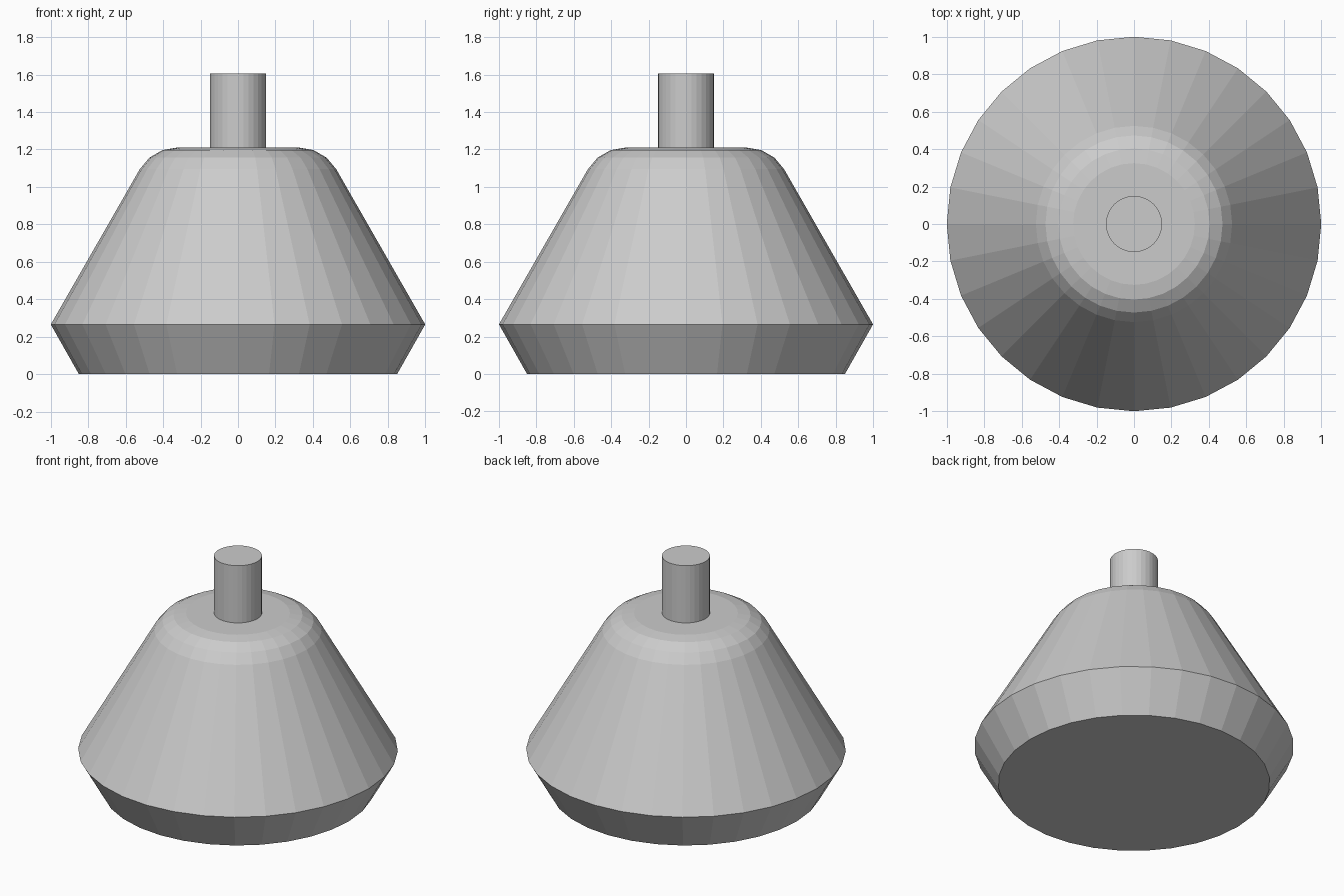
import bpy
import bmesh
from math import sin, cos, pi, radians

SIDES = 32

cube = bpy.data.objects.get("Cube")
if cube:
    bpy.data.objects.remove(cube, do_unlink=True)

# Single plain grey
grey = bpy.data.materials.new("plain grey")
grey.use_nodes = True
colour = (0.6, 0.6, 0.6, 1)
grey.diffuse_color = colour
grey.node_tree.nodes["Principled BSDF"].inputs["Base Color"].default_value = colour


def turned_part(name, profile):
    """Make a closed, flat-faceted solid from (radius, height) points."""
    bm = bmesh.new()
    rings = [[bm.verts.new((r * cos(2 * pi * i / SIDES), r * sin(2 * pi * i / SIDES), z))
              for i in range(SIDES)] for r, z in profile]
    for low, high in zip(rings, rings[1:]):
        for i in range(SIDES):
            j = (i + 1) % SIDES
            bm.faces.new((low[i], low[j], high[j], high[i]))
    bm.faces.new(rings[0][::-1])
    bm.faces.new(rings[-1])
    mesh = bpy.data.meshes.new(name)
    bm.to_mesh(mesh)
    bm.free()
    mesh.materials.append(grey)
    obj = bpy.data.objects.new(name, mesh)
    bpy.context.collection.objects.link(obj)
    return obj


# Body: flared foot, sloping cone, and a shoulder rounded in three steps
shoulder_r, top_r, top_z = 0.23, 0.325, 1.21
shoulder = [(top_r + shoulder_r * sin(radians(a)),
             top_z - shoulder_r * (1 - cos(radians(a)))) for a in (60, 40, 20, 0)]
turned_part("body", [(0.85, 0), (1, 0.265)] + shoulder)

# Stem standing on the flat top
turned_part("stem", [(0.15, top_z - 0.01), (0.15, 1.605)])
